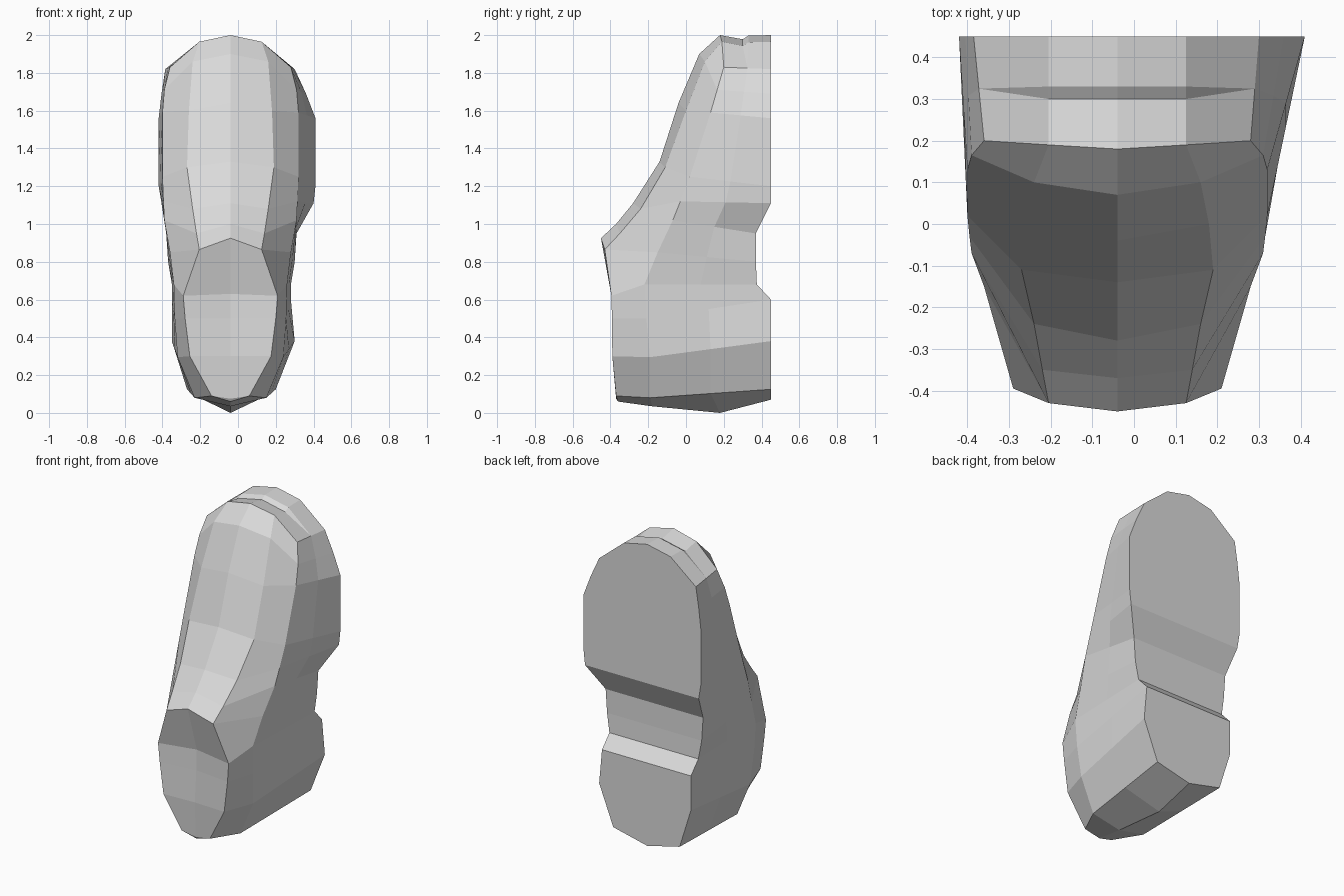
import bpy, bmesh

if "Cube" in bpy.data.objects:
    bpy.data.objects.remove(bpy.data.objects["Cube"])

CX = -0.04   # ridge line of the shoe, slightly off centre

# Stations from toe to heel: ridge (y,z), instep edge (half,y,z),
# shoulder (half,y,z), sole edge (left,right,y,z)
STATIONS = [
    (.18, 2.0,   .165, .19, 1.965,  .32, .20, 1.83,   -.385, .30, .45, 1.82),
    (.07, 1.90,  .20, .10, 1.86,    .35, .165, 1.71,  -.405, .36, .45, 1.69),
    (-.04, 1.64, .22, 0, 1.60,      .36, .13, 1.59,   -.42, .41, .45, 1.56),
    (-.14, 1.33, .23, -.11, 1.30,   .36, .02, 1.25,   -.42, .41, .45, 1.20),
    (-.28, 1.11, .20, -.24, 1.08,   .355, -.03, 1.12, -.405, .40, .45, 1.11),
    (-.37, 1.0,  .18, -.35, .95,    .35, -.07, 1.02,  -.38, .31, .37, .95),
    (-.45, .925, .165, -.43, .865,  .32, -.15, .85,   -.37, .30, .37, .80),
    (-.36, .63,  .25, -.395, .62,   .30, -.22, .68,   -.35, .28, .375, .68),
    (-.365, .5,  .24, -.392, .50,   .295, -.21, .50,  -.35, .28, .45, .60),
    (-.38, .30,  .215, -.39, .30,   .28, -.19, .295,  -.35, .30, .45, .38),
    (-.37, .075, .10, -.37, .09,    .19, -.19, .08,   -.27, .20, .45, .125),
]

bm = bmesh.new()


def vert(x, y, z):
    return bm.verts.new((x, y, z))


def ring(s):
    """Half loop over the upper: sole edge, side, shoulder, instep, ridge, and back."""
    cy, cz, th, ty, tz, sh, sy, sz, xl, xr, ey, ez = s

    def side(sgn, ex):
        sx = CX + sgn * sh
        return [vert(ex, ey, ez),
                vert((ex + sx) / 2, (ey + sy) / 2, (ez + sz) / 2),
                vert(sx, sy, sz),
                vert(CX + sgn * th, ty, tz)]
    return side(-1, xl) + [vert(CX, cy, cz)] + side(1, xr)[::-1]


def bridge(a, b):
    for i in range(len(a) - 1):
        f = list(dict.fromkeys([a[i], a[i + 1], b[i + 1], b[i]]))
        if len(f) > 2:
            bm.faces.new(f)


# Upper and sole
rings = [ring(s) for s in STATIONS]
for a, b in zip(rings, rings[1:]):
    bridge(a, b)
    bm.faces.new((a[0], b[0], b[-1], a[-1]))

# Rounded toe with a shallow welt groove
tip = rings[0]
prev = tip[2:7]
for y, dz, k in ((.30, -.022, 1), (.33, -.003, 1), (.45, 0, 0)):
    mid = [vert(v.co.x, y, v.co.z + dz) for v in tip[3:6]]
    row = [tip[k]] + mid + [tip[-1 - k]]
    bridge(prev, row)
    prev = row
bm.faces.new(prev)

# Heel back: keel line joined to the last station on both sides
last = rings[-1]
keel = [vert(CX, y, z) for y, z in ((.45, .07), (.18, 0), (-.18, .035), (-.36, .06))]
bridge(last[:4], keel)
bridge(last[:4:-1], keel)
bm.faces.new((last[3], last[4], keel[3]))
bm.faces.new((last[5], last[4], keel[3]))
bm.faces.new((last[0], keel[0], last[-1]))

bmesh.ops.recalc_face_normals(bm, faces=bm.faces)
mesh = bpy.data.meshes.new("shoe")
bm.to_mesh(mesh)
bm.free()

grey = bpy.data.materials.new("light grey")
grey.diffuse_color = (.7, .7, .7, 1)
grey.use_nodes = True
grey.node_tree.nodes["Principled BSDF"].inputs["Base Color"].default_value = grey.diffuse_color
mesh.materials.append(grey)
shoe = bpy.data.objects.new("shoe", mesh)
bpy.context.collection.objects.link(shoe)
